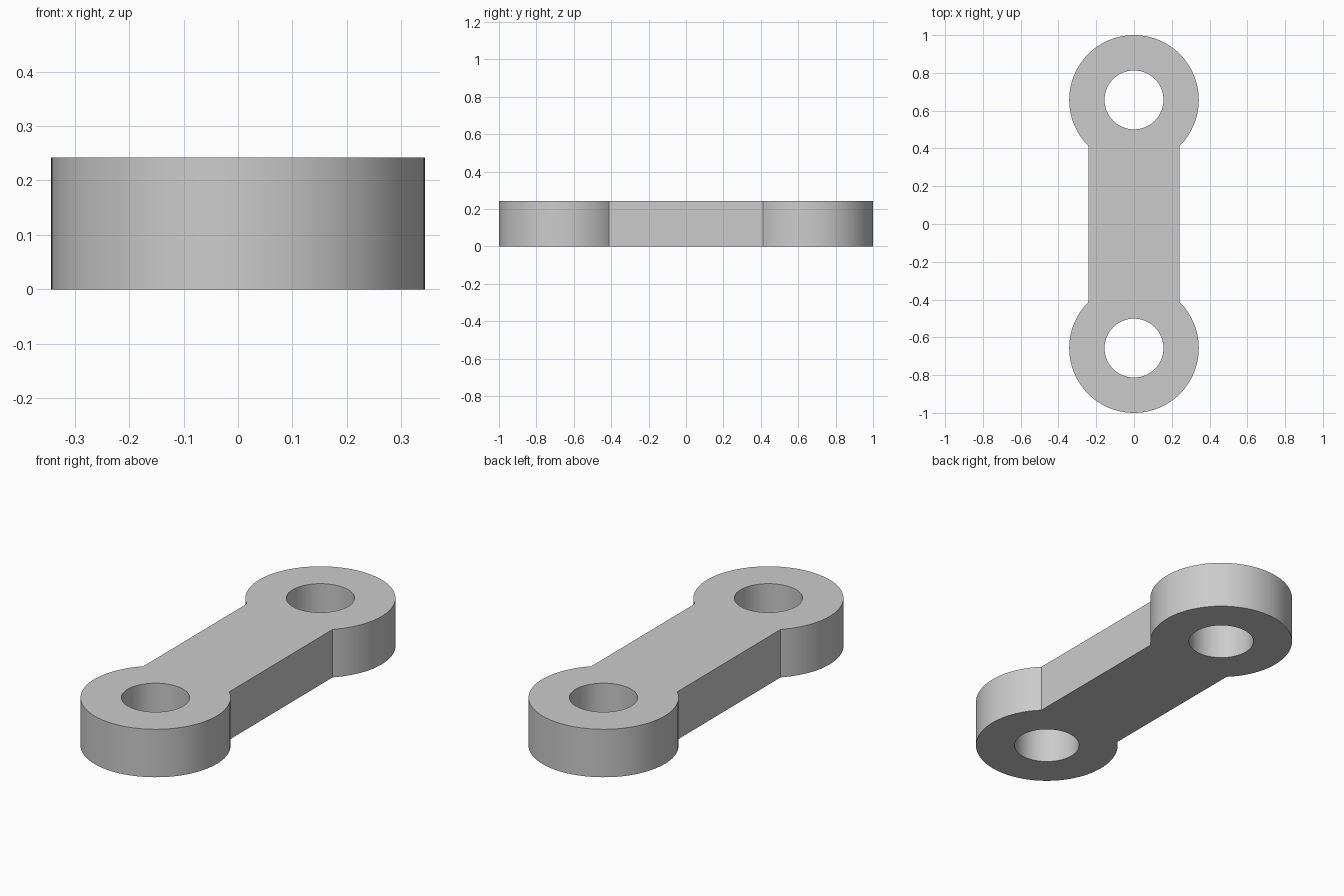
import bpy, bmesh, math

cube = bpy.data.objects.get("Cube")
if cube:
    bpy.data.objects.remove(cube, do_unlink=True)

EYE_R, HOLE_R = 0.343, 0.156
EYE_Y = 1 - EYE_R
HALF_W, THICK = 0.24, 0.242
SEG = 72


def arc(radius, cy, start, end, steps):
    """Points along an arc centred on (0, cy), both ends included."""
    angles = [start + (end - start) * i / steps for i in range(steps + 1)]
    return [(radius * math.cos(a), cy + radius * math.sin(a)) for a in angles]


def add_loop(bm, points):
    verts = [bm.verts.new((x, y, 0)) for x, y in points]
    return [bm.edges.new((v, verts[i - 1])) for i, v in enumerate(verts)]


# Outline: rounded eye at each end, joined by straight sides
neck = math.acos(HALF_W / EYE_R)
back_eye = arc(EYE_R, EYE_Y, -neck, math.pi + neck, SEG)
front_eye = [(-x, -y) for x, y in back_eye]

bm = bmesh.new()
edges = add_loop(bm, back_eye + front_eye)

# Pin holes
for side in (1, -1):
    edges += add_loop(bm, arc(HOLE_R, side * EYE_Y, 0, math.tau, SEG)[:-1])

# Fill the profile and raise it to full thickness
bmesh.ops.triangle_fill(bm, edges=edges, use_beauty=True)
result = bmesh.ops.extrude_face_region(bm, geom=bm.faces[:], use_keep_orig=True)
top = [g for g in result["geom"] if isinstance(g, bmesh.types.BMVert)]
bmesh.ops.translate(bm, verts=top, vec=(0, 0, THICK))
bmesh.ops.recalc_face_normals(bm, faces=bm.faces[:])

mesh = bpy.data.meshes.new("link_bar")
bm.to_mesh(mesh)
bm.free()
link = bpy.data.objects.new("link_bar", mesh)
bpy.context.collection.objects.link(link)

# Plain grey metal
grey = bpy.data.materials.new("light_grey")
grey.use_nodes = True
colour = (0.6, 0.6, 0.6, 1)
grey.diffuse_color = colour
grey.node_tree.nodes["Principled BSDF"].inputs["Base Color"].default_value = colour
mesh.materials.append(grey)

# Smooth round walls, crisp rims and necks
bpy.ops.object.select_all(action="DESELECT")
link.select_set(True)
bpy.context.view_layer.objects.active = link
bpy.ops.object.shade_smooth_by_angle(angle=math.radians(30))
